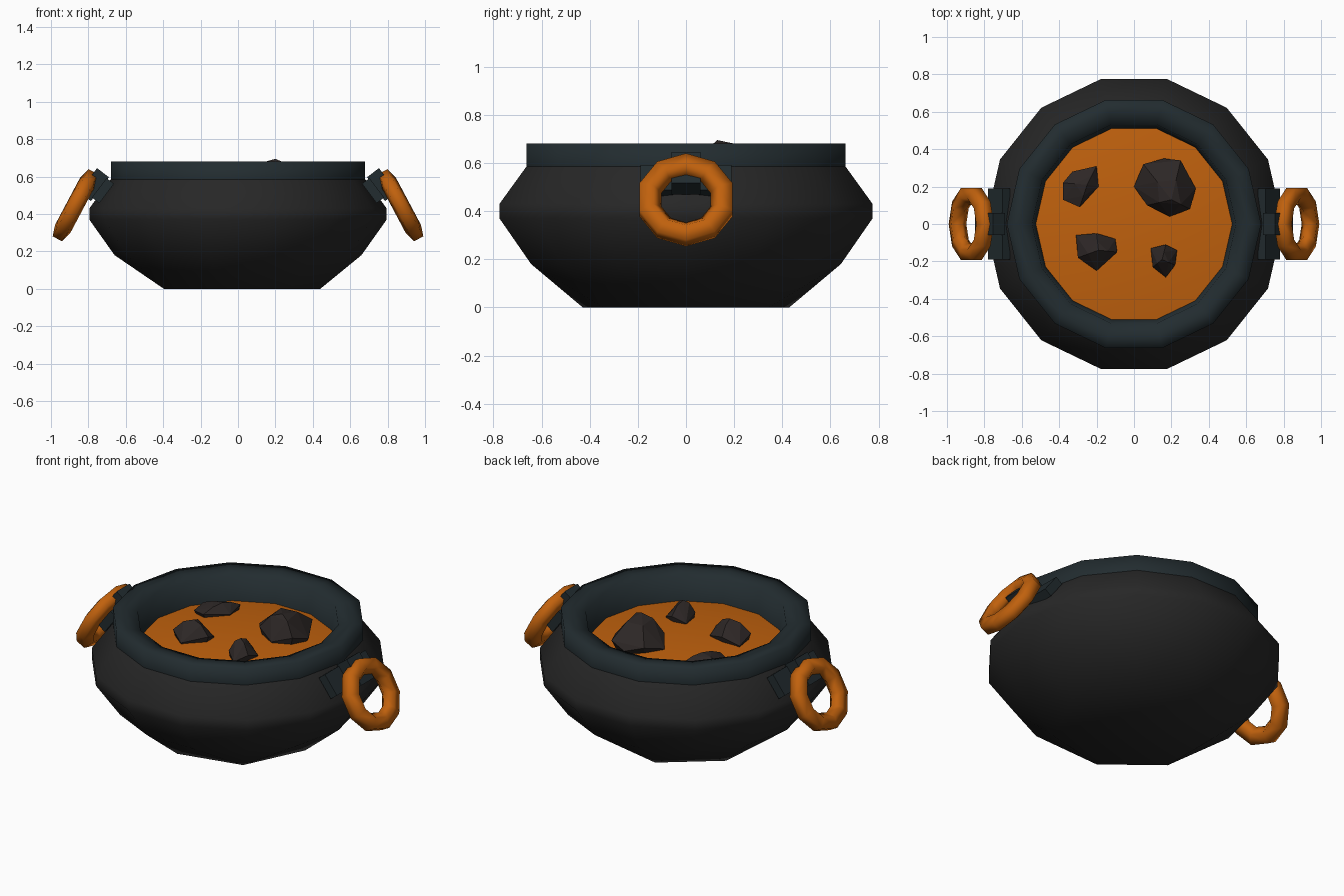
import bpy, bmesh, math
from mathutils import Vector, Matrix

if "Cube" in bpy.data.objects:
    bpy.data.objects.remove(bpy.data.objects["Cube"])

SIDES = 14


def material(name, rgb):
    m = bpy.data.materials.new(name)
    m.diffuse_color = (*rgb, 1)
    m.use_nodes = True
    m.node_tree.nodes["Principled BSDF"].inputs["Base Color"].default_value = m.diffuse_color
    return m


IRON = material("iron", (0.020, 0.020, 0.020))
STEEL = material("blue_steel", (0.016, 0.025, 0.029))
ORANGE = material("orange", (0.53, 0.12, 0.004))
STONE = material("stone", (0.026, 0.020, 0.019))


def finish(name, bm, mat, smooth=None, mirror=False):
    bmesh.ops.recalc_face_normals(bm, faces=bm.faces)
    me = bpy.data.meshes.new(name)
    bm.to_mesh(me)
    bm.free()
    ob = bpy.data.objects.new(name, me)
    bpy.context.collection.objects.link(ob)
    me.materials.append(mat)
    if mirror:
        ob.modifiers.new("mirror", "MIRROR").use_axis[0] = True
    if smooth:
        bpy.ops.object.select_all(action="DESELECT")
        bpy.context.view_layer.objects.active = ob
        ob.select_set(True)
        bpy.ops.object.shade_smooth_by_angle(angle=math.radians(smooth))
    return ob


def ring(bm, r, z, n=SIDES):
    return [bm.verts.new((r * math.cos(2 * math.pi * i / n),
                          r * math.sin(2 * math.pi * i / n), z)) for i in range(n)]


def lathe(bm, profile):
    rings = [ring(bm, r, z) for r, z in profile]
    for a, b in zip(rings, rings[1:]):
        for i in range(SIDES):
            j = (i + 1) % SIDES
            bm.faces.new((a[i], a[j], b[j], b[i]))
    return rings


# Bowl body: 14-sided belly narrowing to a 7-sided base
bm = bmesh.new()
low = lathe(bm, [(0.66, 0.18), (0.795, 0.37), (0.795, 0.43), (0.68, 0.585)])[0]
base = ring(bm, 0.44, 0, SIDES // 2)
bm.faces.new(base[::-1])
for i in range(SIDES // 2):
    a, b = base[i], base[(i + 1) % 7]
    p, q, r = low[2 * i], low[2 * i + 1], low[(2 * i + 2) % SIDES]
    for f in ((a, q, p), (a, b, q), (b, r, q)):
        bm.faces.new(f)
finish("pot_body", bm, IRON, 44)

# Rim: collar, broad lip and steep inner wall
bm = bmesh.new()
lathe(bm, [(0.68, 0.585), (0.68, 0.68), (0.61, 0.68), (0.545, 0.665), (0.522, 0.50)])
finish("pot_rim", bm, STEEL, 95)

# Molten surface, gently domed
bm = bmesh.new()
crown = lathe(bm, [(0.525, 0.525), (0.30, 0.555)])[1]
bm.faces.new(crown)
finish("molten_surface", bm, ORANGE, 60)

# Floating rocks: outline at the surface, smaller crown, one peak
rocks = [
    ([(-.38, .13), (-.38, .22), (-.33, .28), (-.20, .31), (-.19, .20), (-.29, .09)],
     (-.25, .21, .61)),
    ([(0, .20), (.05, .32), (.16, .35), (.25, .34), (.33, .19), (.30, .08), (.19, .04), (.07, .10)],
     (.20, .13, .695)),
    ([(-.31, -.06), (-.20, -.05), (-.10, -.08), (-.09, -.15), (-.20, -.25), (-.30, -.18)],
     (-.19, -.14, .66)),
    ([(.09, -.13), (.17, -.11), (.23, -.14), (.22, -.22), (.17, -.285), (.10, -.23)],
     (.15, -.19, .66)),
]
for n, (outline, peak) in enumerate(rocks):
    bm = bmesh.new()
    peak = Vector(peak)
    h = peak.z - 0.55
    for k, (x, y) in enumerate(outline):
        v = Vector((x, y, peak.z))
        bm.verts.new((x, y, 0.56 + 0.25 * h * (k % 2)))
        low_v = peak.lerp(v, 0.75)
        bm.verts.new((low_v.x, low_v.y, 0.50))
        if k % 2:
            top = peak.lerp(v, 0.5)
            bm.verts.new((top.x, top.y, 0.55 + 0.85 * h))
    bm.verts.new(peak)
    bmesh.ops.convex_hull(bm, input=bm.verts)
    finish(f"rock_{n + 1}", bm, STONE)


def bracket(name, center, size, tilt):
    bm = bmesh.new()
    m = (Matrix.Translation(center) @ Matrix.Rotation(math.radians(tilt), 4, "Y")
         @ Matrix.Diagonal((*size, 1)))
    bmesh.ops.create_cube(bm, size=1, matrix=m)
    finish(name, bm, STEEL, mirror=True)


# Handle mounts on the shoulder, mirrored to both sides
bracket("handle_plates", (0.722, 0, 0.525), (0.05, 0.38, 0.13), -37)
bracket("handle_clips", (0.77, 0, 0.557), (0.08, 0.12, 0.16), -37)

# Tilted chunky ring handles with five-sided section
R, r, N, M = 0.160, 0.054, 10, 5
bm = bmesh.new()
place = Matrix.Translation((0.870, 0, 0.447)) @ Matrix.Rotation(math.radians(62), 4, "Y")
loops = []
for i in range(N):
    a = 2 * math.pi * i / N
    loops.append([])
    for k in range(M):
        b = 2 * math.pi * (k + 0.5) / M
        d = R + r * math.cos(b)
        loops[-1].append(bm.verts.new(
            place @ Vector((d * math.cos(a), d * math.sin(a), 0.9 * r * math.sin(b)))))
for i in range(N):
    p, q = loops[i], loops[(i + 1) % N]
    for k in range(M):
        j = (k + 1) % M
        bm.faces.new((p[k], q[k], q[j], p[j]))
finish("ring_handles", bm, ORANGE, 80, mirror=True)
